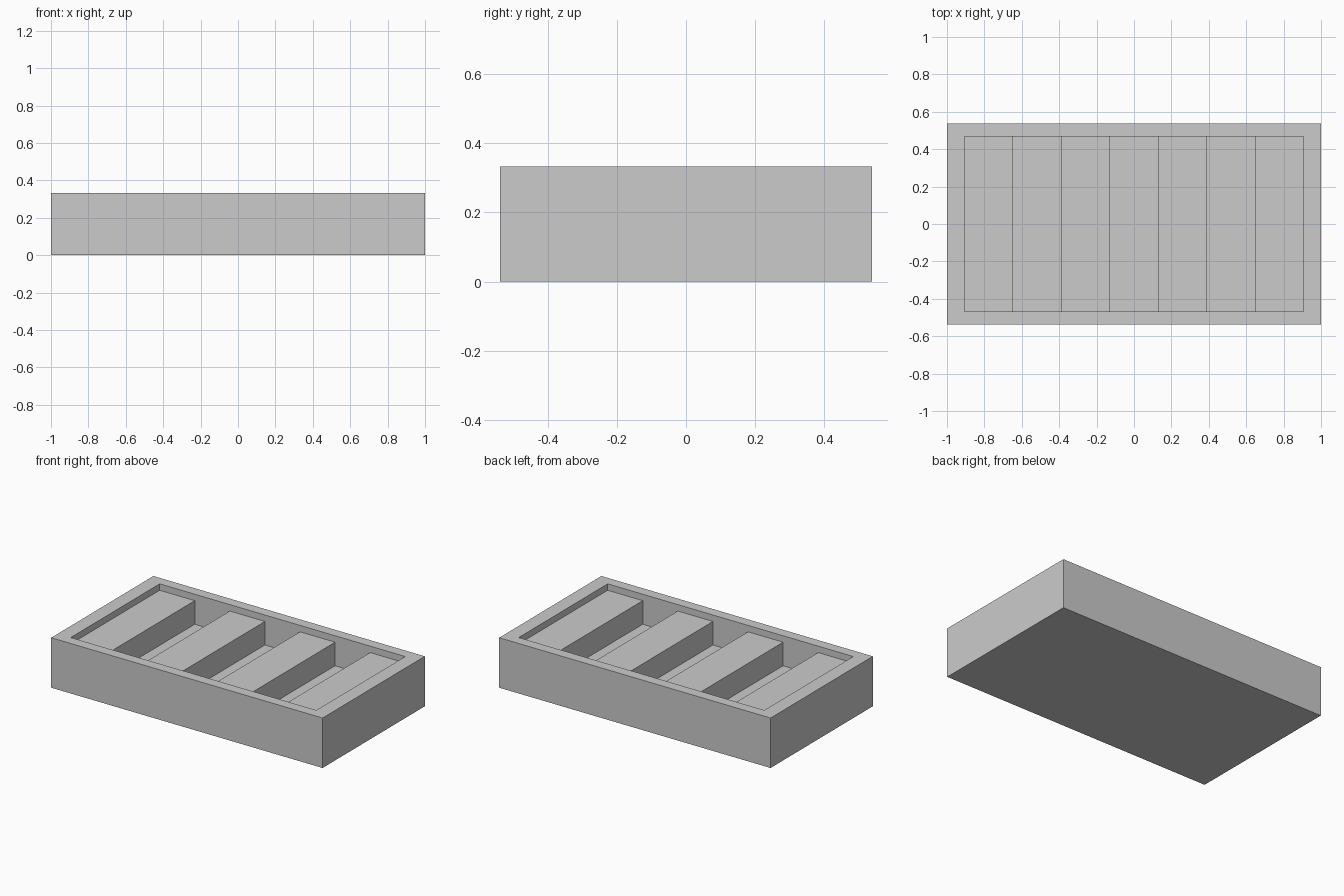
import bpy, bmesh
from mathutils import Vector

if "Cube" in bpy.data.objects:
    bpy.data.objects.remove(bpy.data.objects["Cube"])

HX, HY, TOP = 1.0, 0.538, 0.333      # outer half sizes and height
IX, IY = 0.905, 0.468                # inner half sizes
RIB_Z, SLOT_Z = 0.29, 0.133          # rib tops and slot floors
CELLS = 7

bm = bmesh.new()

# Outer block
bmesh.ops.create_cube(bm, size=1)
for v in bm.verts:
    v.co = Vector((v.co.x * 2 * HX, v.co.y * 2 * HY, (v.co.z + 0.5) * TOP))


def sink(face, z):
    """Extrude one face straight down to height z and return the new face."""
    new = bmesh.ops.extrude_discrete_faces(bm, faces=[face])["faces"][0]
    for v in new.verts:
        v.co.z = z
    return new


# Rim around the top, then the shallow recess inside it
bm.normal_update()
top = max(bm.faces, key=lambda f: f.calc_center_median().z)
bmesh.ops.inset_individual(bm, faces=[top], thickness=0.05)
for v in top.verts:
    v.co.x = IX if v.co.x > 0 else -IX
    v.co.y = IY if v.co.y > 0 else -IY
sink(top, RIB_Z)


def recess_faces():
    return [f for f in bm.faces if all(abs(v.co.z - RIB_Z) < 1e-5 for v in f.verts)]


# Divide the recess floor into equal cells
width = 2 * IX / CELLS
for i in range(1, CELLS):
    faces = recess_faces()
    geom = faces + list({e for f in faces for e in f.edges}) + list({v for f in faces for v in f.verts})
    bmesh.ops.bisect_plane(bm, geom=geom, plane_co=(-IX + i * width, 0, 0), plane_no=(1, 0, 0))

# Every second cell becomes a deep slot, leaving four ribs
cells = sorted(recess_faces(), key=lambda f: f.calc_center_median().x)
for cell in cells[1::2]:
    sink(cell, SLOT_Z)

bmesh.ops.remove_doubles(bm, verts=bm.verts, dist=1e-5)
bmesh.ops.recalc_face_normals(bm, faces=bm.faces)

mesh = bpy.data.meshes.new("slotted_tray")
bm.to_mesh(mesh)
bm.free()
tray = bpy.data.objects.new("slotted_tray", mesh)
bpy.context.collection.objects.link(tray)
